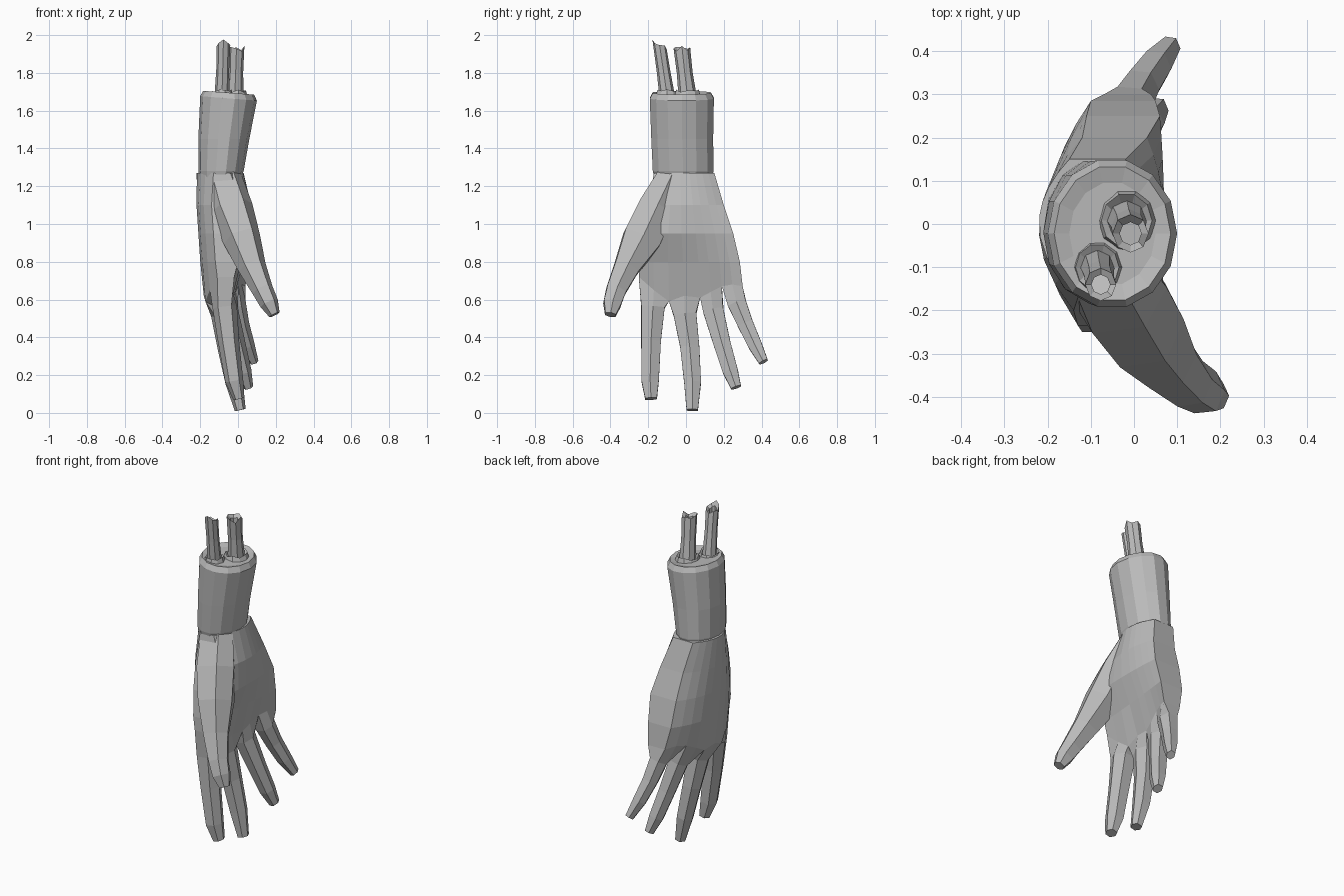
import bpy, bmesh, math, random
from mathutils import Vector

random.seed(4)
cube = bpy.data.objects.get("Cube")
if cube:
    bpy.data.objects.remove(cube, do_unlink=True)

skin = bpy.data.materials.new("plain grey")
skin.use_nodes = True
grey = (0.5, 0.5, 0.5, 1)
skin.diffuse_color = grey
skin.node_tree.nodes["Principled BSDF"].inputs["Base Color"].default_value = grey


def finish(name, bm):
    bmesh.ops.recalc_face_normals(bm, faces=bm.faces)
    mesh = bpy.data.meshes.new(name)
    bm.to_mesh(mesh)
    bm.free()
    mesh.materials.append(skin)
    obj = bpy.data.objects.new(name, mesh)
    bpy.context.collection.objects.link(obj)
    return obj


def bridge(bm, lower, upper):
    count = len(lower)
    for i in range(count):
        j = (i + 1) % count
        bm.faces.new((lower[i], lower[j], upper[j], upper[i]))


def extend(bm, loop, rings):
    """Bridge a vertex loop through more rings and return the last one."""
    for ring in rings:
        verts = [bm.verts.new(p) for p in ring]
        bridge(bm, loop, verts)
        loop = verts
    return loop


def loft(name, rings):
    bm = bmesh.new()
    first = [bm.verts.new(p) for p in rings[0]]
    last = extend(bm, first, rings[1:])
    bm.faces.new(first)
    bm.faces.new(last)
    return finish(name, bm)


def ellipse(center, rx, ry, sides, tilt=0.0, rough=0.0):
    """Horizontal ring whose height can lean along x or be ragged."""
    ring = []
    for i in range(sides):
        a = math.tau * i / sides
        lift = tilt * math.cos(a) + random.uniform(-rough, rough)
        ring.append(Vector(center) + Vector((rx * math.cos(a), ry * math.sin(a), lift)))
    return ring


def finger_ring(center, axis, wide, deep):
    """Six sided ring across a finger, ordered back then palm side."""
    side = Vector((0, -axis.z, axis.y)).normalized()
    front = axis.cross(side).normalized()
    if front.x < 0:
        front.negate()
    shape = [(-1, -.55), (0, -1), (1, -.55), (1, .55), (0, 1), (-1, .55)]
    return [center + side * wide * s + front * deep * f for s, f in shape]


def finger_rings(path, widths, depths):
    points = [Vector(p) for p in path]
    rings = []
    for i, p in enumerate(points):
        axis = points[min(i + 1, len(points) - 1)] - points[max(i - 1, 0)]
        rings.append(finger_ring(p, axis, widths[i], depths[i]))
    return rings


def arc(values, t):
    """Quadratic through the thumb edge, middle and little finger edge."""
    a, b, c = values
    return a * (1 - t) * (1 - 2 * t) + 4 * b * t * (1 - t) + c * t * (2 * t - 1)


# Palm: sections from wrist to knuckles, two columns for each finger
knuckle_y = [-.25, -.17, -.09, -.01, .075, .13, .19, .245, .30]
knuckle_z = [.72, .65, .59, .62, .61, .64, .67, .68, .67]
columns = [(y + .25) / .55 for y in knuckle_y]
sections = [
    (1.27, -.17, .15, (-.13, -.22, -.15), (-.04, .03, -.02)),
    (1.1, -.2, .2, (-.14, -.22, -.12), (.02, .07, .03)),
    (.95, -.235, .25, (-.13, -.21, -.11), (.06, .07, .06)),
    (.8, -.25, .285, (-.12, -.2, -.1), (0, .02, .05)),
    (None, -.25, .30, (-.11, -.18, -.07), (-.02, -.03, .04)),
]
hand = bmesh.new()
rings = []
for z, y0, y1, back, front in sections:
    rows = []
    for row in (back, front):
        rows.append([Vector((arc(row, t), y0 + (y1 - y0) * t, z or knuckle_z[i]))
                     for i, t in enumerate(columns)])
    rings.append(rows[0] + rows[1][::-1])
wrist = [hand.verts.new(p) for p in rings[0]]
knuckles = extend(hand, wrist, rings[1:])
hand.faces.new(wrist)

# Fingers: grown from the knuckle loop, index to little finger
fingers = [
    [(-.07, -.175, .56), (-.05, -.185, .38), (-.02, -.19, .17), (.005, -.185, .075)],
    [(-.08, -.005, .52), (-.055, .02, .35), (-.02, .035, .16), (.012, .033, .015)],
    [(-.055, .145, .54), (-.01, .19, .37), (.03, .235, .22), (.055, .265, .135)],
    [(-.01, .27, .58), (.015, .315, .47), (.05, .365, .36), (.085, .41, .27)],
]
girths = [1, .97, .87, .8]
for k, (path, girth) in enumerate(zip(fingers, girths)):
    i = 2 * k
    root = knuckles[i:i + 3] + knuckles[len(knuckles) - i - 3:len(knuckles) - i]
    widths = [girth * w for w in (.062, .052, .046, .031)]
    depths = [girth * d for d in (.065, .056, .048, .03)]
    tip = extend(hand, root, finger_rings(path, widths, depths))
    hand.faces.new(tip)
finish("palm_and_fingers", hand)

# Thumb, running out of the wrist along the edge of the palm
thumb_path = [(-.09, -.07, 1.27), (-.035, -.16, 1.08), (.02, -.235, .92),
              (.075, -.315, .77), (.13, -.37, .65), (.165, -.39, .58), (.193, -.4, .52)]
loft("thumb", finger_rings(thumb_path, (.07, .095, .1, .066, .052, .047, .028),
                           (.1, .115, .1, .075, .057, .05, .03)))

# Forearm stump with a bevelled, slightly sunken rim
loft("forearm", [
    ellipse((-.095, -.015, 1.24), .11, .155, 14),
    ellipse((-.09, -.015, 1.28), .12, .165, 14),
    ellipse((-.075, -.02, 1.45), .135, .168, 14),
    ellipse((-.05, -.022, 1.665), .15, .174, 14, -.012),
    ellipse((-.05, -.022, 1.695), .135, .158, 14, -.01),
    ellipse((-.05, -.022, 1.685), .1, .12, 14, -.008),
])


# Two hollow broken bones, each in a torn collar of flesh
def bone(name, base, top, radius, slant):
    base, top = Vector(base), Vector(top)
    rim = ellipse(top, radius, radius * 1.05, 8, rough=.018)
    for p in rim:
        p.z -= slant * (p.y - top.y)
    inner = [top + (p - top) * .6 - Vector((0, 0, .015)) for p in rim]
    floor = [p - Vector((0, 0, .06)) for p in inner]
    middle = base.lerp(top, .5)
    loft(name, [ellipse(base, radius * 1.1, radius * 1.15, 8),
                ellipse(middle, radius * .95, radius, 8), rim, inner, floor])
    collar = base + Vector((0, 0, .025))
    loft(name + "_collar", [
        ellipse(collar - Vector((0, 0, .04)), radius * 1.7, radius * 1.8, 10),
        ellipse(collar, radius * 1.4, radius * 1.5, 10, rough=.008),
        ellipse(collar - Vector((0, 0, .015)), radius, radius, 10),
    ])


bone("long_bone", (-.085, -.1, 1.68), (-.077, -.14, 1.95), .036, .75)
bone("short_bone", (-.017, .008, 1.68), (-.008, -.022, 1.925), .042, .1)
